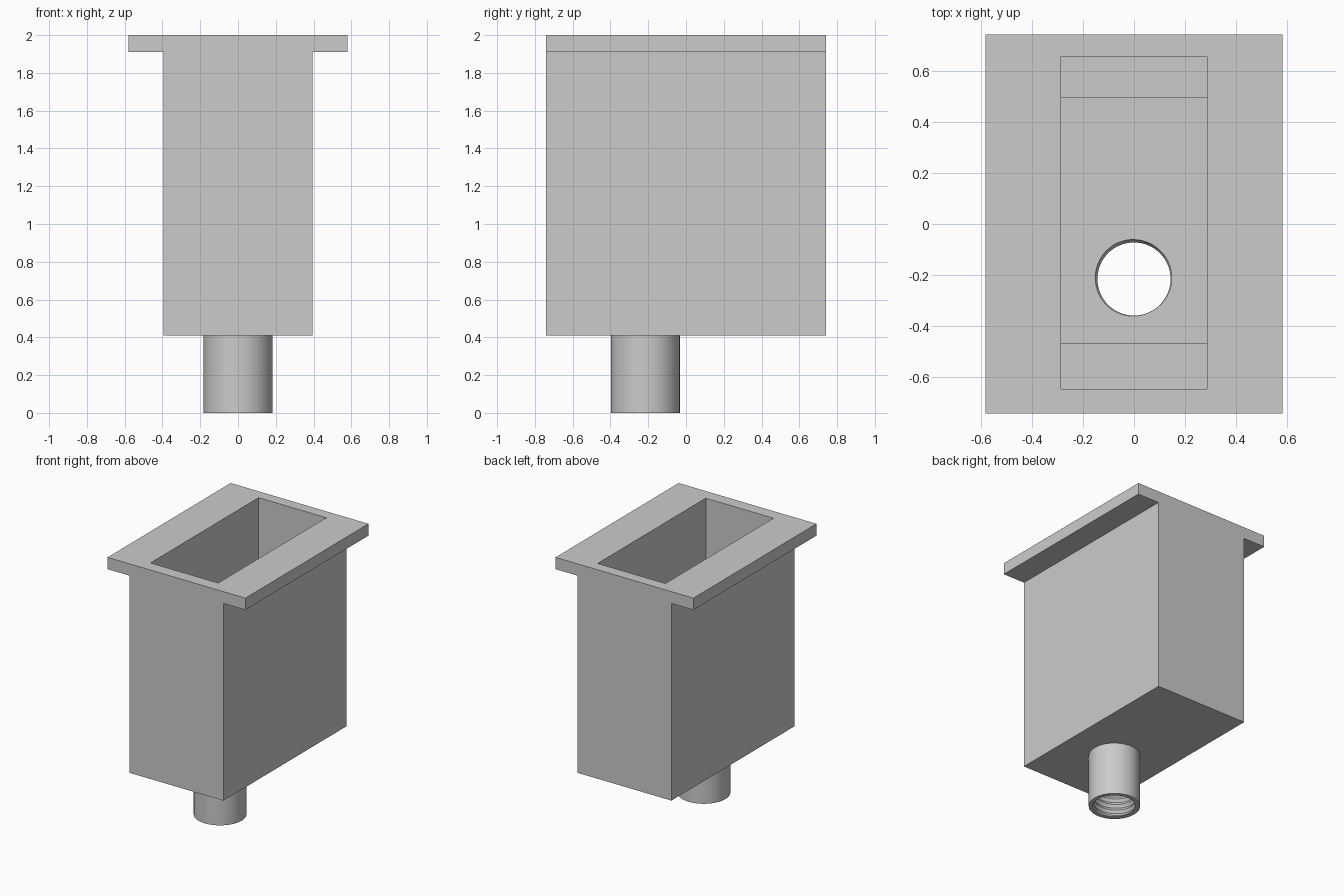
import bpy, bmesh, math

if "Cube" in bpy.data.objects:
    bpy.data.objects.remove(bpy.data.objects["Cube"])

grey = bpy.data.materials.new("plain grey")
grey.diffuse_color = (0.6, 0.6, 0.6, 1)
grey.use_nodes = True
grey.node_tree.nodes["Principled BSDF"].inputs["Base Color"].default_value = grey.diffuse_color


def make_object(name, bm):
    bmesh.ops.recalc_face_normals(bm, faces=bm.faces)
    mesh = bpy.data.meshes.new(name)
    bm.to_mesh(mesh)
    bm.free()
    mesh.materials.append(grey)
    ob = bpy.data.objects.new(name, mesh)
    bpy.context.collection.objects.link(ob)
    return ob


def extrude_profile(name, points, axis, start, end):
    """Prism from a 2D outline: axis 'x' takes (y, z), 'y' takes (x, z), 'z' takes (x, y)."""
    bm = bmesh.new()
    place = {"x": lambda a, b: (start, a, b), "y": lambda a, b: (a, start, b),
             "z": lambda a, b: (a, b, start)}[axis]
    face = bm.faces.new([bm.verts.new(place(a, b)) for a, b in points])
    new = bmesh.ops.extrude_face_region(bm, geom=[face])["geom"]
    shift = [end - start if axis == k else 0 for k in "xyz"]
    bmesh.ops.translate(bm, vec=shift, verts=[v for v in new if isinstance(v, bmesh.types.BMVert)])
    return make_object(name, bm)


BASE, FLOOR, LEDGE = 0.41, 0.51, 0.75      # box underside, cavity floor, end ledges
CY, SEG = -0.215, 64                       # spout centre and sides
R_OUT, R_MIN, R_MAX, PITCH = 0.182, 0.143, 0.156, 0.045

# Box with side flanges, one T-shaped profile
half = [(0.395, BASE), (0.395, 1.91), (0.58, 1.91), (0.58, 2.0)]
profile = half + [(-x, z) for x, z in reversed(half)]
body = extrude_profile("box_with_flange", profile, "y", -0.74, 0.74)

# Cavity with a raised ledge at each end, and the drain hole
cavity = extrude_profile("cavity_cutter", [
    (-0.645, 2.1), (-0.645, LEDGE), (-0.465, LEDGE), (-0.465, FLOOR),
    (0.495, FLOOR), (0.495, LEDGE), (0.655, LEDGE), (0.655, 2.1)], "x", -0.285, 0.285)
circle = [(R_MAX * math.cos(i * math.tau / SEG), CY + R_MAX * math.sin(i * math.tau / SEG))
          for i in range(SEG)]
drain = extrude_profile("drain_cutter", circle, "z", 0.3, 0.6)
for cutter in (cavity, drain):
    mod = body.modifiers.new(cutter.name, "BOOLEAN")
    mod.operation, mod.solver, mod.object = "DIFFERENCE", "EXACT", cutter
bpy.context.view_layer.update()
cut_mesh = bpy.data.meshes.new_from_object(
    body.evaluated_get(bpy.context.evaluated_depsgraph_get()))
body.modifiers.clear()
body.data = cut_mesh
for cutter in (cavity, drain):
    bpy.data.objects.remove(cutter)


# Spout: plain tube outside, helical thread inside
def thread_point(row, i):
    z = min(max((row / 2 + i / SEG) * PITCH, 0), FLOOR)
    phase = (z / PITCH - i / SEG) % 1
    return R_MIN + (R_MAX - R_MIN) * abs(2 * phase - 1), z


rows = [[(R_OUT, BASE)] * SEG, [(R_OUT, 0)] * SEG]
for row in range(-2, int(2 * FLOOR / PITCH) + 2):
    rows.append([thread_point(row, i) for i in range(SEG)])
rows.append([(R_MAX, FLOOR)] * SEG)

bm = bmesh.new()
grid = []
for ring in rows:
    grid.append([bm.verts.new((r * math.cos(i * math.tau / SEG),
                               CY + r * math.sin(i * math.tau / SEG), z))
                 for i, (r, z) in enumerate(ring)])
for k in range(len(grid) - 1):
    for i in range(SEG):
        j = (i + 1) % SEG
        # the thread climbs one pitch (two rows) per turn
        up = 2 if j == 0 and 2 <= k < len(grid) - 2 else 0
        a, b = min(k + up, len(grid) - 2), min(k + 1 + up, len(grid) - 2)
        if up:
            quad = [grid[k][i], grid[a][j], grid[b][j], grid[k + 1][i]]
        else:
            quad = [grid[k][i], grid[k][j], grid[k + 1][j], grid[k + 1][i]]
        if len(set(quad)) > 2:
            bm.faces.new(list(dict.fromkeys(quad)))
bmesh.ops.remove_doubles(bm, verts=bm.verts, dist=0.0001)
spout = make_object("threaded_spout", bm)

# Smooth the round spout, keep its edges crisp
bpy.ops.object.select_all(action="DESELECT")
spout.select_set(True)
bpy.context.view_layer.objects.active = spout
bpy.ops.object.shade_smooth_by_angle(angle=math.radians(30))
